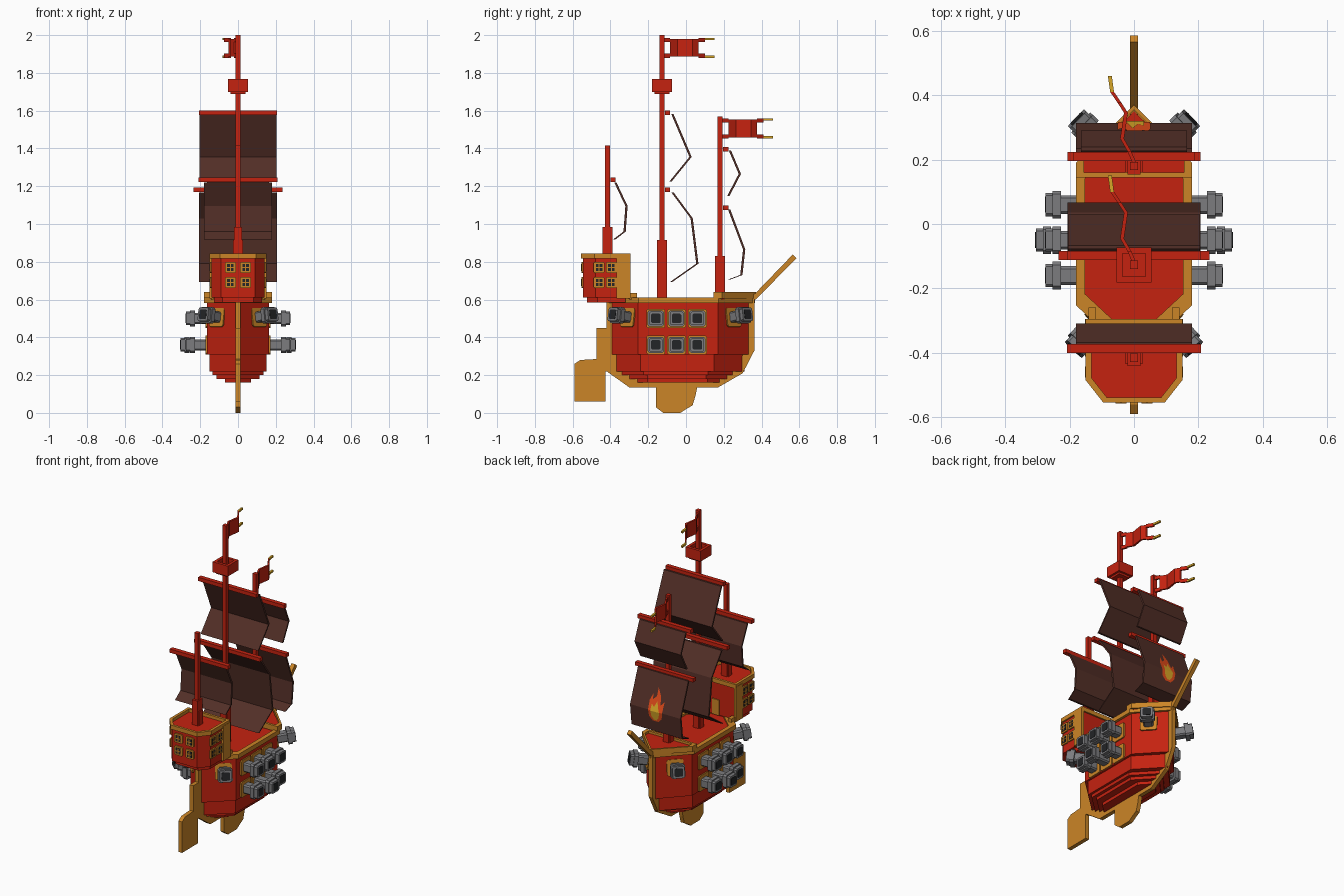
import bpy, bmesh
from mathutils import Vector, Matrix

cube = bpy.data.objects.get("Cube")
if cube:
    bpy.data.objects.remove(cube, do_unlink=True)


def material(name, rgb):
    m = bpy.data.materials.new(name)
    m.use_nodes = True
    m.diffuse_color = (*rgb, 1)
    m.node_tree.nodes["Principled BSDF"].inputs["Base Color"].default_value = (*rgb, 1)
    return m


RED = material("red paint", (0.56, 0.016, 0.005))
GOLD = material("gold wood", (0.60, 0.235, 0.02))
SAIL = material("dark brown cloth", (0.085, 0.028, 0.02))
GRAY = material("gray iron", (0.20, 0.20, 0.21))
BLACK = material("black bore", (0.017, 0.018, 0.02))
ORANGE = material("flame orange", (0.75, 0.07, 0.01))
YELLOW = material("flame yellow", (0.68, 0.38, 0.02))


def prisms(name, parts, mat, axis="z", matrix=Matrix()):
    """Extrude each (outline, start, end) along an axis, all in one object."""
    bm = bmesh.new()
    for outline, a, b in parts:
        rings = []
        for t in (a, b):
            rings.append([bm.verts.new((t, u, v) if axis == "x" else (u, v, t)) for u, v in outline])
        low, high = rings
        bm.faces.new(low[::-1])
        bm.faces.new(high)
        for i in range(len(low)):
            j = (i + 1) % len(low)
            bm.faces.new((low[i], low[j], high[j], high[i]))
    bmesh.ops.recalc_face_normals(bm, faces=bm.faces)
    bm.transform(matrix)
    mesh = bpy.data.meshes.new(name)
    bm.to_mesh(mesh)
    bm.free()
    mesh.materials.append(mat)
    ob = bpy.data.objects.new(name, mesh)
    bpy.context.scene.collection.objects.link(ob)
    return ob


def rect(w, h, x=0, y=0):
    return [(x - w, y - h), (x + w, y - h), (x + w, y + h), (x - w, y + h)]


def chamfered(r, c):
    k = r - c
    return [(k, -r), (r, -k), (r, k), (k, r), (-k, r), (-r, k), (-r, -k), (-k, -r)]


def mirrored(half):
    """Close a right-hand outline with its mirror image."""
    return half + [(-x, y) for x, y in reversed(half) if x > 0]


def hull_outline(w, stern, bow):
    return mirrored([(0, stern), (w, stern + w * 0.93), (w, bow - w * 1.07), (0, bow)])


def ring(outline, width, a, b):
    """Split a hollow band into one block per edge."""
    n = len(outline)
    cy = (min(p[1] for p in outline) + max(p[1] for p in outline)) / 2
    k = 1 - width / max(p[0] for p in outline)
    inner = [(x * k, cy + (y - cy) * k) for x, y in outline]
    return [([outline[i], outline[(i + 1) % n], inner[(i + 1) % n], inner[i]], a, b) for i in range(n)]


def facing(origin, direction):
    """Local Z points along direction, local Y stays up."""
    q = Vector(direction).to_track_quat("Z", "Y")
    return Matrix.Translation(origin) @ q.to_matrix().to_4x4()


# Stepped hull
tiers = [(0.16, 0.18, 0.07, -0.27, 0.19), (0.18, 0.20, 0.115, -0.31, 0.23),
         (0.20, 0.22, 0.135, -0.35, 0.26), (0.22, 0.31, 0.15, -0.38, 0.31),
         (0.31, 0.60, 0.163, -0.405, 0.345)]
prisms("hull", [(hull_outline(w, s, b), z0, z1) for z0, z1, w, s, b in tiers], RED)
prisms("deck_rim", ring(hull_outline(0.18, -0.42, 0.365), 0.028, 0.583, 0.612), GOLD)

# Raised bow deck
bow_deck = mirrored([(0.165, 0.155), (0.165, 0.19), (0, 0.35)])
prisms("bow_deck", [(bow_deck, 0.6, 0.625)], RED)
bow_rim = mirrored([(0.18, 0.145), (0.18, 0.19), (0, 0.37)])
prisms("bow_rim", ring(bow_rim, 0.025, 0.605, 0.64), GOLD)

# Keel, fin, rudder and bowsprit
keel = [(-0.42, 0.6), (-0.42, 0.22), (-0.30, 0.135), (0.17, 0.135), (0.30, 0.21),
        (0.362, 0.33), (0.362, 0.63), (0.3, 0.6), (0.3, 0.3), (-0.36, 0.3), (-0.38, 0.6)]
fin = [(-0.16, 0.14), (-0.16, 0.03), (-0.12, 0), (-0.03, 0), (0, 0.02), (0.035, 0.04),
       (0.05, 0.09), (0.06, 0.14)]
rudder = [(-0.59, 0.06), (-0.425, 0.06), (-0.425, 0.22), (-0.40, 0.22), (-0.40, 0.45),
          (-0.475, 0.45), (-0.475, 0.285), (-0.56, 0.28), (-0.59, 0.26)]
for name, shape in (("keel", keel), ("keel_fin", fin), ("rudder", rudder)):
    prisms(name, [(shape, -0.013, 0.013)], GOLD, "x")
bowsprit = [(0.34, 0.605), (0.37, 0.60), (0.585, 0.82), (0.565, 0.838)]
prisms("bowsprit", [(bowsprit, -0.013, 0.013)], GOLD, "x")

# Stern castle
castle = mirrored([(0.09, -0.545), (0.14, -0.48), (0.14, -0.305)])
under = [(x * 0.9, y * 0.85 - 0.06) for x, y in castle]
prisms("stern_castle", [(castle, 0.61, 0.825), (under, 0.585, 0.612)], RED)
rail = mirrored([(0.095, -0.555), (0.15, -0.485), (0.15, -0.295)])
prisms("castle_rail", ring(rail, 0.018, 0.818, 0.845), GOLD)
prisms("castle_side_panels", [(rect(0.008, 0.036, s * 0.144, -0.331), 0.605, 0.83) for s in (-1, 1)], GOLD)
prisms("castle_steps", [(rect(0.012, 0.02, s * 0.13, -0.28), 0.6, 0.635) for s in (-1, 1)], GOLD)
prisms("castle_door", [(rect(0.025, 0.05), 0, 0.006)], GOLD, matrix=facing((0, -0.305, 0.66), (0, 1, 0)))


def window(origin, direction):
    m = facing(origin, direction)
    prisms("window_frame", [(chamfered(0.029, 0.006), 0, 0.008)], GOLD, matrix=m)
    prisms("window_pane", [(rect(0.017, 0.019), 0.006, 0.010)], BLACK, matrix=m)
    prisms("window_bars", [(rect(0.003, 0.019), 0.007, 0.012), (rect(0.017, 0.003), 0.007, 0.012)],
           GOLD, matrix=m)


for z in (0.69, 0.77):
    for s in (-1, 1):
        window((s * 0.04, -0.545, z), (0, -1, 0))
        for y in (-0.46, -0.395):
            window((s * 0.14, y, z), (s, 0, 0))


# Cannons
def cannon(origin, direction, length):
    m = facing(origin, direction)
    prisms("gun_port", [(chamfered(0.05, 0.008), 0, 0.008)], GOLD, matrix=m)
    prisms("cannon_barrel", [(chamfered(0.029, 0.008), -0.01, length - 0.03),
                             (chamfered(0.043, 0.01), length - 0.048, length - 0.022),
                             (chamfered(0.036, 0.008), length - 0.022, length)], GRAY, matrix=m)
    prisms("cannon_bore", [(chamfered(0.025, 0.006), length - 0.004, length + 0.002)], BLACK, matrix=m)


for s in (-1, 1):
    for y in (-0.16, -0.05, 0.06):
        for z in (0.36, 0.50):
            cannon((s * 0.163, y, z), (s, 0, 0), 0.142 if (y == -0.05 and z < 0.4) else 0.112)
    cannon((s * 0.108, -0.305, 0.505), (s * 0.68, -0.73, 0.15), 0.115)
    cannon((s * 0.095, 0.248, 0.505), (s * 0.72, 0.69, 0.15), 0.115)

# Masts: y, foot, top of thick base, top
for name, y, foot, base, top in (("stern_mast", -0.415, 0.82, 0.985, 1.415),
                                 ("main_mast", -0.127, 0.6, 0.915, 2.0),
                                 ("bow_mast", 0.18, 0.62, 0.83, 1.57)):
    prisms(name, [(rect(0.013, 0.013, 0, y), foot, top), (rect(0.026, 0.02, 0, y), foot, base - 0.07),
                  (rect(0.02, 0.026, 0, y), foot, base)], RED)

# Crow's nest: flared tub with a rim
nest = prisms("crows_nest", [(rect(0.046, 0.046, 0, -0.127), 1.688, 1.745)], RED)
for v in nest.data.vertices:
    if v.co.z < 1.7:
        v.co.x *= 0.85
        v.co.y = -0.127 + (v.co.y + 0.127) * 0.85
nest_rim = [(x, y - 0.127) for x, y in rect(0.054, 0.054)]
prisms("crows_nest_rim", ring(nest_rim, 0.018, 1.70, 1.767), RED)

# Yards and sails: yard y, z, half length, sail half width, sail profile
rig = [("stern", -0.387, 1.235, 0.208, 0.18, [(-0.38, 1.22), (-0.321, 1.095), (-0.331, 0.96), (-0.386, 0.918)]),
       ("main_upper", -0.098, 1.588, 0.207, 0.205, [(-0.078, 1.582), (0.018, 1.355), (-0.088, 1.225)]),
       ("main_lower", -0.098, 1.182, 0.235, 0.207,
        [(-0.078, 1.168), (0.024, 1.03), (0.054, 0.79), (-0.086, 0.692)]),
       ("bow_upper", 0.21, 1.395, 0.19, 0.165, [(0.227, 1.388), (0.279, 1.265), (0.218, 1.148)]),
       ("bow_lower", 0.21, 1.085, 0.207, 0.18,
        [(0.222, 1.078), (0.302, 0.865), (0.287, 0.73), (0.222, 0.706)])]
for name, y, z, half, width, line in rig:
    prisms(name + "_yard", [(rect(0.014, 0.012, y, z), -half, half)], RED, "x")
    cloth = line + [(v + 0.012, w) for v, w in reversed(line)]
    prisms(name + "_sail", [(cloth, -width, width)], SAIL, "x")


# Flame emblem, laid over the fold of the bow sail
FOLD = 0.865


def emblem(name, mat, lift, upper, lower):
    bm = bmesh.new()
    for outline in (upper, lower):
        verts = []
        for x, z in outline:
            slope = -0.376 if z >= FOLD else 0.111
            verts.append(bm.verts.new((x, 0.314 + lift + (z - FOLD) * slope, z)))
        face = bm.faces.new(verts)
        face.normal_update()
        if face.normal.y < 0:
            face.normal_flip()
    mesh = bpy.data.meshes.new(name)
    bm.to_mesh(mesh)
    bm.free()
    mesh.materials.append(mat)
    bpy.context.scene.collection.objects.link(bpy.data.objects.new(name, mesh))


emblem("flame_outer", ORANGE, 0.003,
       [(-0.05, FOLD), (-0.052, 0.93), (-0.03, 0.905), (-0.018, 0.96), (0.008, 1.0), (0.008, 0.95),
        (0.03, 0.93), (0.036, 0.96), (0.052, 0.92), (0.05, FOLD)],
       [(-0.05, FOLD), (0.05, FOLD), (0.045, 0.825), (0.02, 0.8), (-0.02, 0.8), (-0.045, 0.825)])
emblem("flame_inner", YELLOW, 0.006,
       [(-0.03, FOLD), (-0.022, 0.88), (-0.004, 0.925), (0.012, 0.89), (0.03, 0.905), (0.032, FOLD)],
       [(-0.03, FOLD), (0.032, FOLD), (0.026, 0.83), (0.01, 0.81), (-0.01, 0.81), (-0.026, 0.83)])

# Waving swallow-tailed flags
wave = [(0, -0.118), (-0.014, -0.085), (-0.037, -0.045), (-0.025, 0.035), (-0.044, 0.065),
        (-0.068, 0.10), (-0.075, 0.15)]
for name, dy, mid in (("main_flag", 0, 1.933), ("bow_flag", 0.31, 1.506)):
    red, tips = [], []
    for i, ((x0, y0), (x1, y1)) in enumerate(zip(wave, wave[1:])):
        quad = [(x0 - 0.006, y0 + dy), (x0 + 0.006, y0 + dy), (x1 + 0.006, y1 + dy), (x1 - 0.006, y1 + dy)]
        if 1 <= i <= 3:
            red.append((quad, mid - 0.047, mid + 0.047))
        else:
            size = 0.012 if i == 5 else 0.022
            prongs = [(quad, mid - 0.053, mid - 0.053 + size), (quad, mid + 0.053 - size, mid + 0.053)]
            (tips if i == 5 else red).extend(prongs)
    prisms(name, red, RED)
    prisms(name + "_tips", tips, YELLOW)
